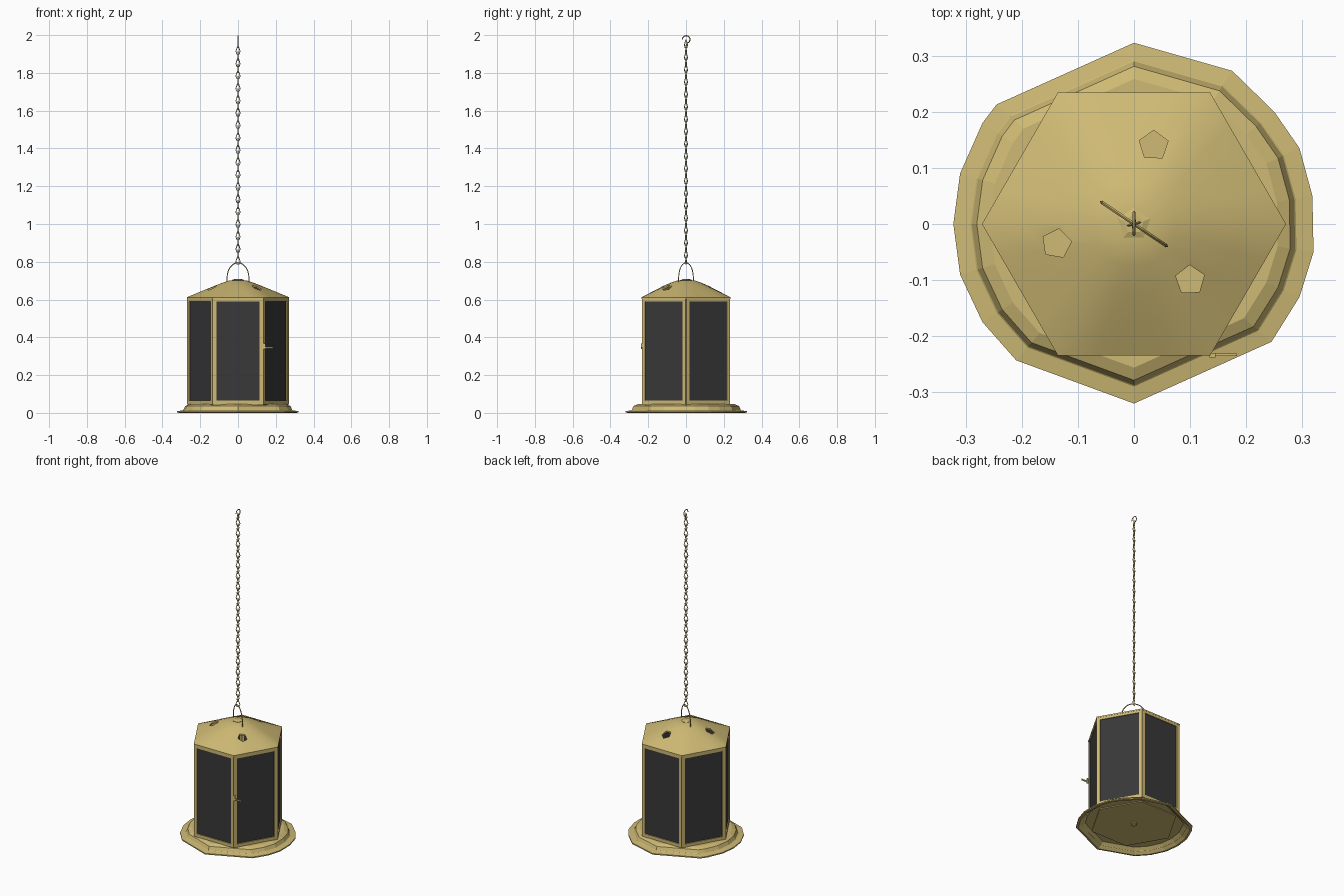
import bpy, bmesh, math
from mathutils import Vector, Matrix

if "Cube" in bpy.data.objects:
    bpy.data.objects.remove(bpy.data.objects["Cube"])


def material(name, rgb):
    m = bpy.data.materials.new(name)
    m.diffuse_color = (*rgb, 1)
    m.use_nodes = True
    m.node_tree.nodes["Principled BSDF"].inputs["Base Color"].default_value = m.diffuse_color
    return m


BRASS = material("aged brass", (0.62, 0.49, 0.175))
GLASS = material("smoked glass", (0.04, 0.04, 0.04))
HEX_R, APO = 0.268, 0.234


def finish(name, bm, mat, smooth=None):
    bmesh.ops.recalc_face_normals(bm, faces=bm.faces)
    me = bpy.data.meshes.new(name)
    bm.to_mesh(me)
    bm.free()
    me.materials.append(mat)
    ob = bpy.data.objects.new(name, me)
    bpy.context.collection.objects.link(ob)
    if smooth:
        bpy.ops.object.select_all(action='DESELECT')
        ob.select_set(True)
        bpy.context.view_layer.objects.active = ob
        bpy.ops.object.shade_smooth_by_angle(angle=math.radians(smooth))
    return ob


def ring(n, r, z, turn=0.0):
    return [Vector((r * math.cos(turn + math.tau * i / n),
                    r * math.sin(turn + math.tau * i / n), z)) for i in range(n)]


def loft(bm, rings):
    """Skin a list of equal rings and close both ends."""
    vs = [[bm.verts.new(p) for p in r] for r in rings]
    n = len(vs[0])
    for a, b in zip(vs, vs[1:]):
        for i in range(n):
            bm.faces.new((a[i], a[(i + 1) % n], b[(i + 1) % n], b[i]))
    bm.faces.new(vs[0][::-1])
    bm.faces.new(vs[-1])


def box(bm, center, size, mat=Matrix()):
    bmesh.ops.create_cube(bm, size=1, matrix=mat @ Matrix.Translation(center)
                          @ Matrix.Diagonal((*size, 1)))


def tube(bm, pts, r, sides=4, closed=False):
    """Thin rod through the points of a planar path."""
    n = len(pts)
    normal = Vector((0, 0, 0))
    for i in range(1, n - 1):
        normal += (pts[i] - pts[0]).cross(pts[i + 1] - pts[0])
    normal.normalize()
    loops = []
    for i, p in enumerate(pts):
        a = pts[i - 1] if (i or closed) else p
        b = pts[(i + 1) % n] if (i < n - 1 or closed) else p
        side = (b - a).normalized().cross(normal)
        loops.append([bm.verts.new(p + r * (math.cos(math.tau * k / sides) * side
                                            + math.sin(math.tau * k / sides) * normal))
                      for k in range(sides)])
    for i in range(n if closed else n - 1):
        a, b = loops[i], loops[(i + 1) % n]
        for k in range(sides):
            bm.faces.new((a[k], a[(k + 1) % sides], b[(k + 1) % sides], b[k]))
    if not closed:
        bm.faces.new(loops[0])
        bm.faces.new(loops[-1])


# Dish base: uneven hand-beaten outline, stepped up to the body, hollow below
outline = [(0, .323), (.175, .273), (.25, .2), (.295, .135), (.318, .05), (.32, -.05),
           (.295, -.13), (.245, -.21), (0, -.32), (-.21, -.243), (-.27, -.175),
           (-.31, -.09), (-.322, 0), (-.31, .09), (-.27, .18), (-.245, .213)]
bm = bmesh.new()
loft(bm, [[Vector((x * s, y * s, z)) for x, y in outline] for s, z in
          ((.84, .03), (.96, 0), (1, .002), (1, .009), (.9, .014), (.87, .036), (.8, .046))])
finish("dish_base", bm, BRASS)

# Hexagonal floor and its centre bolt
bm = bmesh.new()
loft(bm, [ring(6, .25, .025), ring(6, .25, .034)])
loft(bm, [ring(6, HEX_R - .003, .042), ring(6, HEX_R - .003, .052)])
loft(bm, [ring(8, .018, .018), ring(8, .018, .03)])
finish("floor_plate", bm, BRASS)

# Six framed sides
frame, glass = bmesh.new(), bmesh.new()
Z0, Z1, W = .045, .61, .266
mid, h = (Z0 + Z1) / 2, Z1 - Z0
for k in range(6):
    m = Matrix.Rotation(math.radians(60 * k), 4, 'Z')
    for s in (-1, 1):
        box(frame, (s * (W / 2 - .009), -APO + .006, mid), (.018, .012, h), m)
        box(frame, (0, -APO + .006, mid + s * (h / 2 - .01)), (W - .036, .012, .02), m)
    box(glass, (0, -APO + .008, mid), (W - .036, .005, h - .04), m)
finish("side_frames", frame, BRASS)
finish("glass_panes", glass, GLASS)

# Corner seams
bm = bmesh.new()
for k in range(6):
    m = Matrix.Rotation(math.radians(60 * k), 4, 'Z')
    box(bm, (HEX_R - .007, 0, mid), (.01, .012, h), m)
finish("corner_posts", bm, BRASS)

# Domed hexagonal roof shell, rounding off towards a flat crown
profile = [(HEX_R + .003, .604, 0), (HEX_R + .003, .612, 0), (.2, .643, .25),
           (.13, .673, .7), (.08, .692, 1), (.05, .701, 1), (.025, .703, 1)]
inner = [(.02, .695, 1), (.05, .693, 1), (.08, .684, 1), (.13, .665, .7),
         (.2, .635, .25), (HEX_R - .01, .604, 0)]


def soft_hex(r, z, round_):
    pts = []
    for i in range(24):
        a = math.tau * i / 24
        d = (a % (math.pi / 3)) - math.pi / 6
        q = r * ((1 - round_) * math.cos(math.pi / 6) / math.cos(d) + round_ * .93)
        pts.append(Vector((q * math.cos(a), q * math.sin(a), z)))
    return pts


bm = bmesh.new()
rings = [[bm.verts.new(p) for p in soft_hex(*v)] for v in profile + inner]
for j, a in enumerate(rings):
    b = rings[(j + 1) % len(rings)]
    for i in range(24):
        bm.faces.new((a[i], a[(i + 1) % 24], b[(i + 1) % 24], b[i]))
roof = finish("roof", bm, BRASS)

# Three five-sided vent holes cut through the roof
bm = bmesh.new()
for x, y, t in ((.035, .14, .3), (-.138, -.035, 1.4), (.1, -.1, 1.6)):
    loft(bm, [[p + Vector((x, y, 0)) for p in ring(5, .027, z, t)] for z in (.62, .73)])
cutter = finish("vent_cutter", bm, BRASS)
cut = roof.modifiers.new("vents", 'BOOLEAN')
cut.operation, cut.solver, cut.object = 'DIFFERENCE', 'EXACT', cutter
bpy.context.view_layer.objects.active = roof
bpy.ops.object.select_all(action='DESELECT')
roof.select_set(True)
bpy.ops.object.modifier_apply(modifier="vents")
bpy.data.objects.remove(cutter)
bpy.ops.object.shade_smooth_by_angle(angle=math.radians(35))

# Crown cap
bm = bmesh.new()
loft(bm, [ring(5, .03, .69, .3), ring(5, .03, .705, .3), ring(5, .018, .709, .3)])
finish("crown_cap", bm, BRASS)

# Arched carrying handle, set diagonally
along = Vector((.058, -.039, 0))
pts = [along * math.cos(a) + Vector((0, 0, .715 + .08 * math.sin(a)))
       for a in (math.pi * i / 12 for i in range(13))]
pts = [along + Vector((0, 0, .683))] + pts + [Vector((0, 0, .683)) - along]
bm = bmesh.new()
tube(bm, pts, .003)
finish("handle", bm, BRASS)

# Chain of teardrop links, alternating direction
LINKS, START, END = 36, .787, 1.965
pitch = (END - START) / LINKS
bm = bmesh.new()
for i in range(LINKS):
    wide = Vector((1, .25, 0)) if i % 2 == 0 else Vector((.2, 1, 0))
    w = .011 if i % 2 == 0 else .008
    z = START + i * pitch
    shape = [(-.5, 0), (.5, 0), (1, .014), (.35, .036), (0, .046), (-.35, .036), (-1, .014)]
    tube(bm, [wide * (u * w) + Vector((0, 0, z + v)) for u, v in shape],
         .0027, 3, closed=True)
finish("chain", bm, BRASS)

# Ceiling hook
bm = bmesh.new()
pts = [Vector((0, .001 + .02 * math.cos(a), 1.977 + .02 * math.sin(a)))
       for a in (math.radians(-70 + 25 * i) for i in range(11))]
tube(bm, [Vector((0, 0, 1.945))] + pts, .003)
finish("ceiling_hook", bm, BRASS)

# Door latch by the front right corner
bm = bmesh.new()
box(bm, (.16, -APO + .001, .345), (.048, .005, .008))
box(bm, (.14, -APO, .352), (.01, .008, .03))
finish("door_latch", bm, BRASS)
